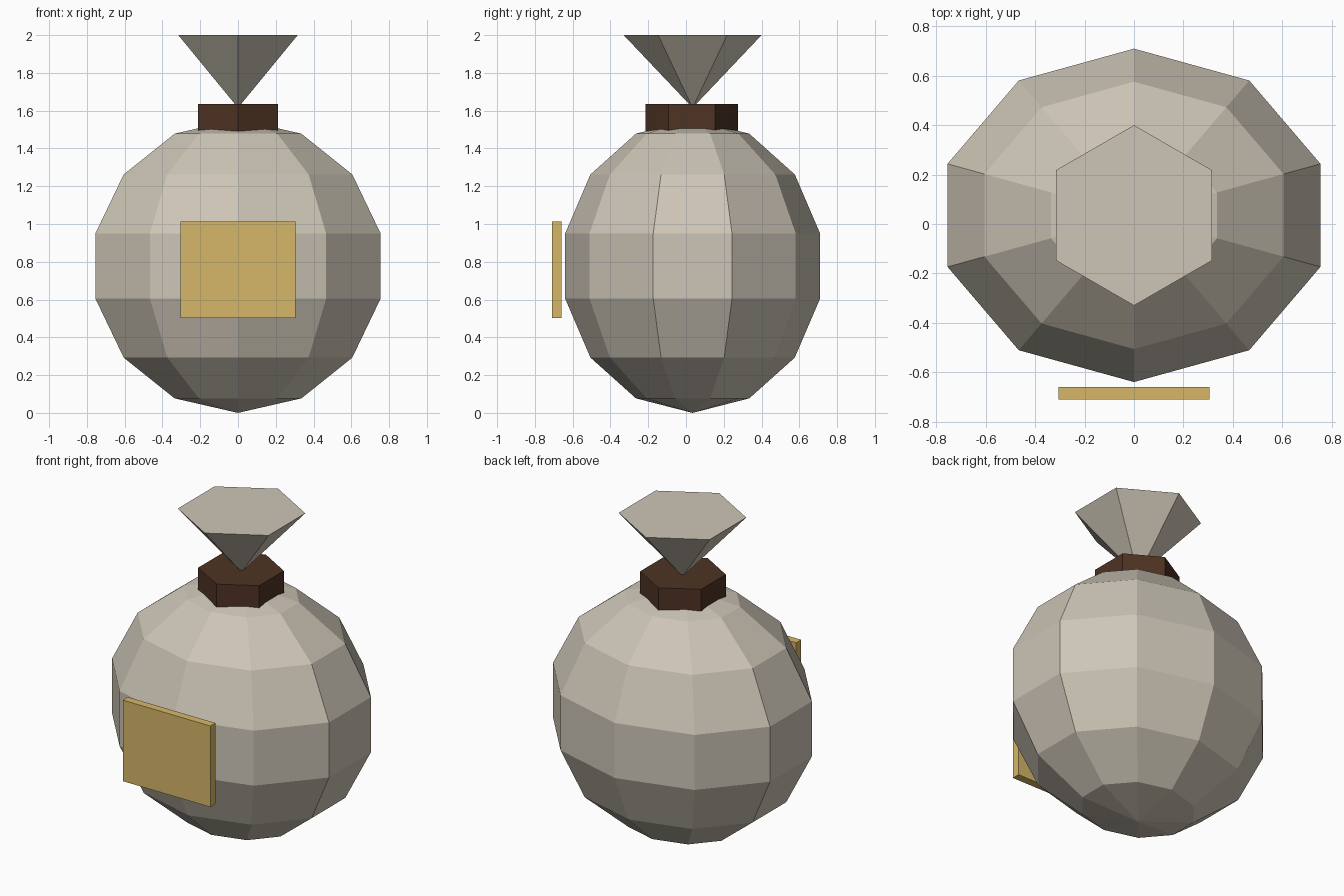
import bpy

cube = bpy.data.objects.get("Cube")
if cube:
    bpy.data.objects.remove(cube, do_unlink=True)

CENTER_Y = 0.035  # the sack sits slightly behind the origin, the label in front


def make_material(name, rgb):
    mat = bpy.data.materials.new(name)
    mat.use_nodes = True
    color = (*rgb, 1.0)
    mat.diffuse_color = color
    bsdf = next(n for n in mat.node_tree.nodes if n.type == "BSDF_PRINCIPLED")
    bsdf.inputs["Base Color"].default_value = color
    bsdf.inputs["Roughness"].default_value = 0.9
    return mat


def finish(name, mat, scale=(1, 1, 1)):
    """Name, scale and colour the primitive that was just added."""
    obj = bpy.context.object
    obj.name = obj.data.name = name
    obj.scale = scale
    bpy.ops.object.transform_apply(location=False, rotation=False, scale=True)
    obj.data.materials.append(mat)
    bpy.ops.object.shade_flat()
    return obj


cloth = make_material("sack cloth", (0.61, 0.56, 0.47))
cord = make_material("brown cord", (0.076, 0.033, 0.017))
gold = make_material("gold label", (0.68, 0.475, 0.14))

# Faceted round sack
bpy.ops.mesh.primitive_uv_sphere_add(
    segments=10, ring_count=7, radius=1, location=(0, CENTER_Y, 0.7775))
finish("sack_body", cloth, (0.814, 0.692, 0.7775))

# Six-sided cord around the neck
bpy.ops.mesh.primitive_cylinder_add(
    vertices=6, radius=0.245, depth=0.15, location=(0, CENTER_Y - 0.005, 1.56))
finish("neck_cord", cord)

# Flared cloth above the cord, an upturned six-sided cone
bpy.ops.mesh.primitive_cone_add(
    vertices=6, radius1=0, radius2=0.365, depth=0.385,
    location=(0, CENTER_Y, 1.8075))
finish("sack_top", cloth)

# Flat label in front of the sack
bpy.ops.mesh.primitive_cube_add(size=1, location=(0, -0.685, 0.758))
finish("front_label", gold, (0.61, 0.05, 0.51))
